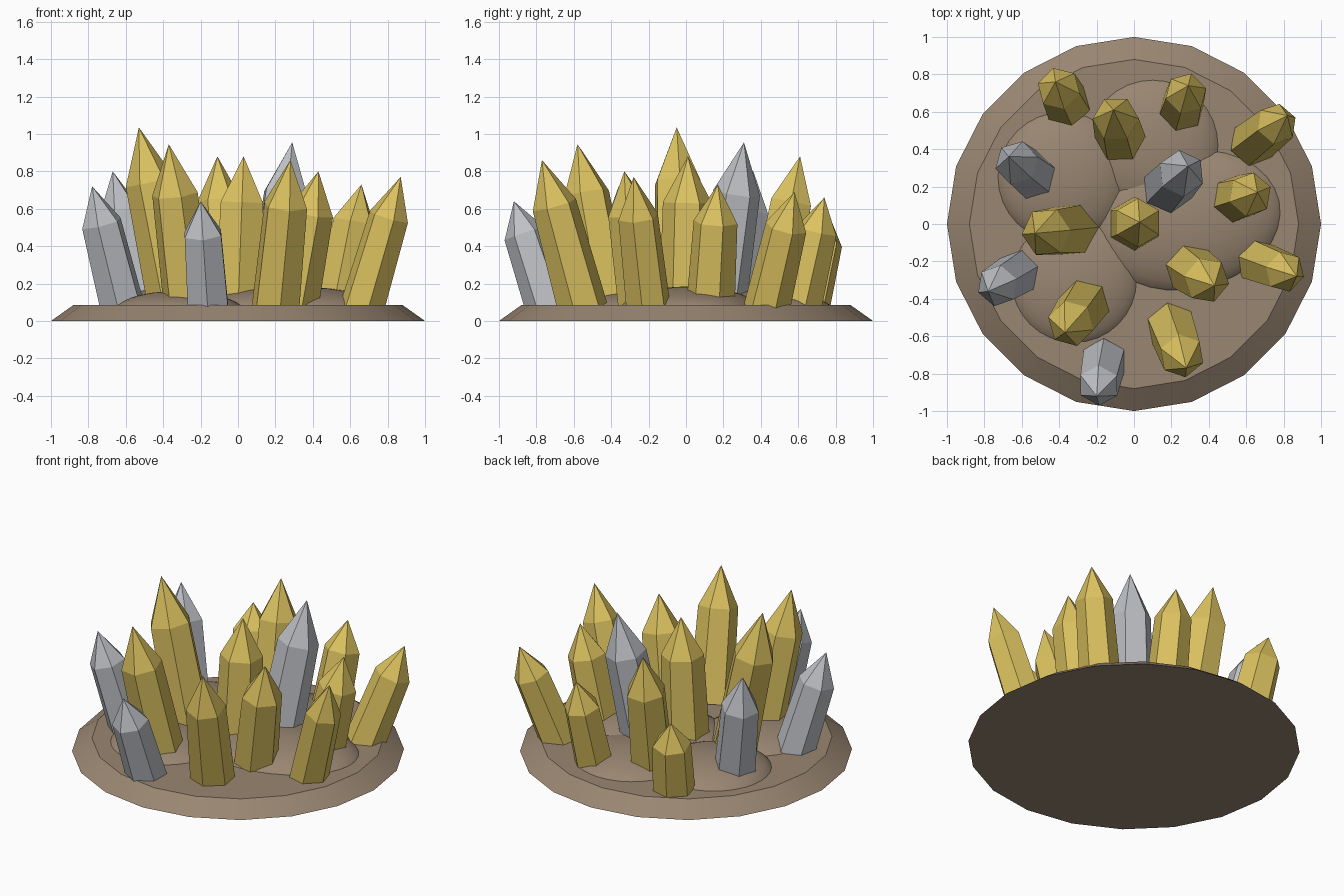
import bpy, bmesh, math
from mathutils import Vector, Matrix

if "Cube" in bpy.data.objects:
    bpy.data.objects.remove(bpy.data.objects["Cube"])


def material(name, srgb):
    m = bpy.data.materials.new(name)
    m.diffuse_color = [((c + 0.055) / 1.055) ** 2.4 for c in srgb] + [1.0]
    m.use_nodes = True
    m.node_tree.nodes["Principled BSDF"].inputs["Base Color"].default_value = m.diffuse_color
    return m


ROCK = material("brown rock", (0.60, 0.525, 0.445))
GOLD = material("gold crystal", (0.86, 0.76, 0.375))
SILVER = material("silver crystal", (0.745, 0.755, 0.775))


def finish(bm, name, mat, smooth=False):
    bmesh.ops.recalc_face_normals(bm, faces=bm.faces)
    me = bpy.data.meshes.new(name)
    bm.to_mesh(me)
    bm.free()
    me.materials.append(mat)
    ob = bpy.data.objects.new(name, me)
    bpy.context.collection.objects.link(ob)
    if smooth:
        bpy.ops.object.select_all(action='DESELECT')
        ob.select_set(True)
        bpy.context.view_layer.objects.active = ob
        bpy.ops.object.shade_smooth_by_angle(angle=math.radians(30))
    return ob


def ring(bm, radius, z, sides, phase=0.0):
    return [bm.verts.new((radius * math.cos(phase + math.tau * i / sides),
                          radius * math.sin(phase + math.tau * i / sides), z))
            for i in range(sides)]


def bridge(bm, a, b):
    n = len(a)
    for i in range(n):
        bm.faces.new((a[i], a[(i + 1) % n], b[(i + 1) % n], b[i]))


# Twenty-sided base slab with sloping rim
bm = bmesh.new()
low, top = ring(bm, 1.0, 0, 20), ring(bm, 0.88, 0.085, 20)
bridge(bm, low, top)
bm.faces.new(low)
bm.faces.new(top)
finish(bm, "rock_base", ROCK, True)

# Low rounded mounds: x, y, radius x, radius y, height radius, turn
MOUNDS = [(-0.38, 0.25, 0.37, 0.37, 0.135, 0),
          (0.10, 0.42, 0.375, 0.375, 0.125, 0),
          (0.29, 0.02, 0.525, 0.39, 0.145, 12),
          (-0.32, -0.30, 0.36, 0.36, 0.12, 0)]
for i, (x, y, rx, ry, rz, turn) in enumerate(MOUNDS):
    bm = bmesh.new()
    bmesh.ops.create_uvsphere(bm, u_segments=32, v_segments=16, radius=1)
    bmesh.ops.transform(bm, verts=bm.verts, matrix=(
        Matrix.Translation((x, y, 0.04)) @ Matrix.Rotation(math.radians(turn), 4, 'Z')
        @ Matrix.Diagonal((rx, ry, rz, 1))))
    # trim the hidden underside
    bmesh.ops.bisect_plane(bm, geom=bm.verts[:] + bm.edges[:] + bm.faces[:],
                           plane_co=(0, 0, 0.04), plane_no=(0, 0, -1), clear_outer=True)
    finish(bm, f"rock_mound_{i + 1}", ROCK, True)


def crystal(name, mat, base, tip, radius, phase):
    """Leaning six-sided shaft with a pointed cap."""
    start, end = Vector((*base, 0.06)), Vector(tip)
    axis = end - start
    length = axis.length
    bm = bmesh.new()
    ph = math.radians(phase)
    a = ring(bm, radius, 0, 6, ph)
    b = ring(bm, radius * 0.9, length * 0.7, 6, ph)
    bridge(bm, a, b)
    bm.faces.new(a)
    point = bm.verts.new((0, 0, length))
    for i in range(6):
        bm.faces.new((b[i], b[(i + 1) % 6], point))
    turn = Vector((0, 0, 1)).rotation_difference(axis).to_matrix().to_4x4()
    bmesh.ops.transform(bm, verts=bm.verts, matrix=Matrix.Translation(start) @ turn)
    finish(bm, name, mat)


# Base x y, tip x y z, radius, turn
GOLDS = [((0, 0), (0.03, 0.01, 0.88), 0.145, 30),
         ((-0.33, -0.03), (-0.53, -0.05, 1.035), 0.148, 5),
         ((-0.26, -0.42), (-0.37, -0.58, 0.945), 0.14, 45),
         ((-0.07, 0.45), (-0.11, 0.61, 0.88), 0.138, 0),
         ((0.20, -0.55), (0.28, -0.77, 0.86), 0.135, 40),
         ((0.29, -0.23), (0.43, -0.33, 0.80), 0.138, 50),
         ((0.53, 0.13), (0.66, 0.17, 0.73), 0.132, 20),
         ((0.66, -0.20), (0.87, -0.28, 0.77), 0.122, 45),
         ((-0.36, 0.64), (-0.42, 0.76, 0.58), 0.13, 45),
         ((0.25, 0.60), (0.29, 0.74, 0.66), 0.125, 15),
         ((0.63, 0.43), (0.82, 0.58, 0.69), 0.125, 20)]
SILVERS = [((-0.16, -0.73), (-0.20, -0.92, 0.64), 0.125, 30),
           ((0.17, 0.18), (0.29, 0.31, 0.955), 0.14, 35),
           ((-0.615, -0.26), (-0.78, -0.36, 0.72), 0.125, 20),
           ((-0.53, 0.25), (-0.67, 0.36, 0.80), 0.132, 15)]
for label, mat, rows in (("gold", GOLD, GOLDS), ("silver", SILVER, SILVERS)):
    for i, row in enumerate(rows):
        crystal(f"{label}_crystal_{i + 1}", mat, *row)
